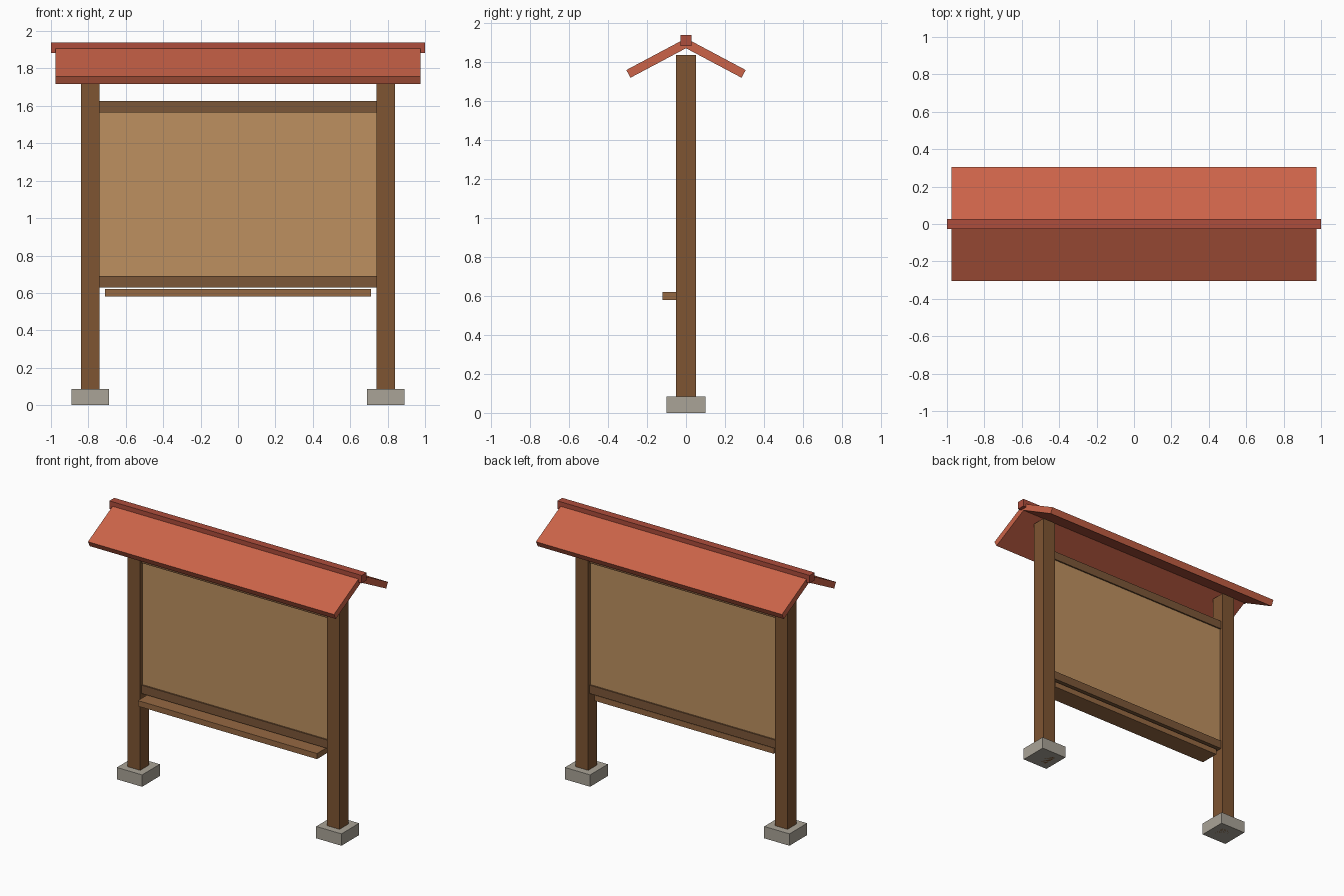
import bpy
from math import radians, sin, cos
from mathutils import Matrix, Vector

if "Cube" in bpy.data.objects:
    bpy.data.objects.remove(bpy.data.objects["Cube"])


def material(name, rgb):
    m = bpy.data.materials.new(name)
    m.diffuse_color = (*rgb, 1)
    m.use_nodes = True
    m.node_tree.nodes["Principled BSDF"].inputs["Base Color"].default_value = m.diffuse_color
    return m


post_wood = material("post_wood", (0.21, 0.09, 0.032))
rail_wood = material("rail_wood", (0.20, 0.095, 0.04))
shelf_wood = material("shelf_wood", (0.30, 0.14, 0.055))
cork = material("cork", (0.51, 0.28, 0.115))
tile = material("roof_red", (0.60, 0.125, 0.065))
ridge_red = material("ridge_red", (0.42, 0.075, 0.045))
stone = material("stone", (0.40, 0.37, 0.31))


def box(name, center, size, mat, tilt=0.0):
    bpy.ops.mesh.primitive_cube_add(size=1)
    ob = bpy.context.object
    ob.name = name
    ob.data.transform(Matrix.Diagonal((*size, 1)))
    ob.location = center
    ob.rotation_euler.x = tilt
    ob.data.materials.append(mat)
    return ob


# posts on stone footings
for s, side in ((-1, "left"), (1, "right")):
    box(side + "_footing", (s * 0.79, 0, 0.0425), (0.2, 0.2, 0.085), stone)
    box(side + "_post", (s * 0.79, 0, 0.9175), (0.1, 0.1, 1.835), post_wood)

# notice panel with rails above and below
box("notice_panel", (0, 0, 1.1275), (1.48, 0.05, 0.95), cork)
box("top_rail", (0, 0, 1.595), (1.48, 0.07, 0.06), rail_wood)
box("bottom_rail", (0, 0, 0.66), (1.48, 0.07, 0.06), rail_wood)

# ledge in front of the panel
box("shelf", (0, -0.05, 0.60), (1.42, 0.14, 0.04), shelf_wood)

# two sloping roof slabs, located from their outer upper edge
angle, length, thick = radians(28), 0.33, 0.045
cy = 0.306 - cos(angle) * length / 2 - sin(angle) * thick / 2
cz = 1.758 + sin(angle) * length / 2 - cos(angle) * thick / 2
for s, side in ((-1, "front"), (1, "back")):
    box(side + "_roof_slab", (0, s * cy, cz), (1.95, length, thick), tile, -s * angle)

# ridge cap
box("ridge_cap", (0, 0, 1.91), (2.0, 0.056, 0.056), ridge_red)
